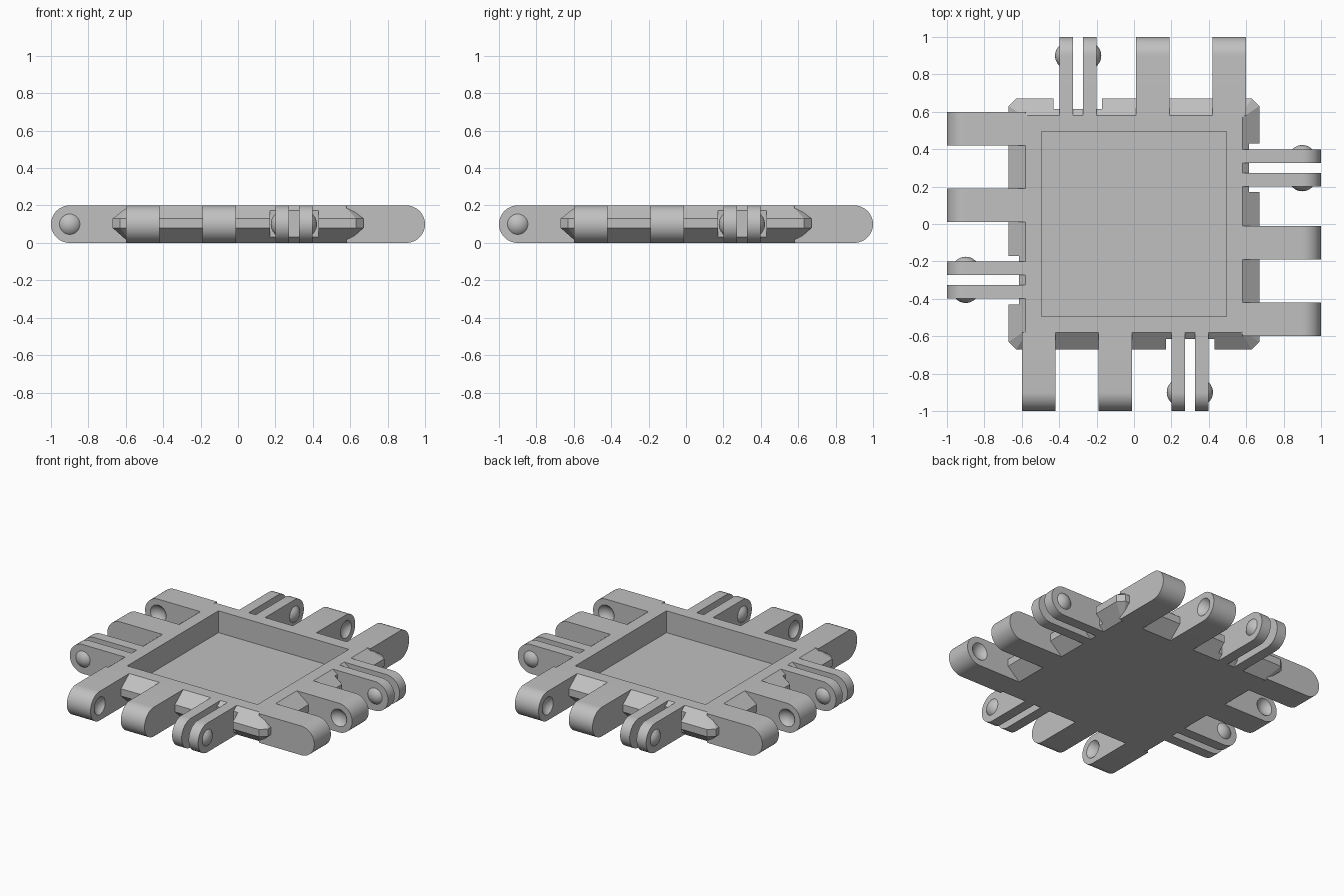
import bpy
import bmesh
from math import pi, sin, cos
from mathutils import Matrix, Vector

cube = bpy.data.objects.get("Cube")
if cube:
    bpy.data.objects.remove(cube, do_unlink=True)

H = 0.2          # overall thickness
TOP = 0.58       # half width of the flat top
RIM = 0.67       # half width at the wedge rim
PIVOT = Vector((0, -0.9, H / 2))
BALL = 0.073

grey = bpy.data.materials.new("light_grey")
grey.use_nodes = True
grey.diffuse_color = (0.53, 0.53, 0.53, 1)
grey.node_tree.nodes["Principled BSDF"].inputs["Base Color"].default_value = (0.53, 0.53, 0.53, 1)


def finish(name, bm):
    bmesh.ops.recalc_face_normals(bm, faces=bm.faces[:])
    mesh = bpy.data.meshes.new(name)
    bm.to_mesh(mesh)
    bm.free()
    mesh.materials.append(grey)
    ob = bpy.data.objects.new(name, mesh)
    bpy.context.collection.objects.link(ob)
    return ob


def activate(ob):
    bpy.ops.object.select_all(action='DESELECT')
    ob.select_set(True)
    bpy.context.view_layer.objects.active = ob


def smooth(ob):
    activate(ob)
    bpy.ops.object.shade_smooth_by_angle(angle=pi / 6)


def cut(ob, cutter):
    mod = ob.modifiers.new("cut", 'BOOLEAN')
    mod.operation = 'DIFFERENCE'
    mod.solver = 'EXACT'
    mod.object = cutter
    activate(ob)
    bpy.ops.object.modifier_apply(modifier=mod.name)
    bpy.data.objects.remove(cutter, do_unlink=True)


def box(name, lo, hi):
    bm = bmesh.new()
    lo, hi = Vector(lo), Vector(hi)
    bmesh.ops.create_cube(bm, size=1, matrix=Matrix.Translation((lo + hi) / 2)
                          @ Matrix.Diagonal((hi - lo).to_4d()))
    return finish(name, bm)


def sphere_bm(x, radius):
    bm = bmesh.new()
    place = Matrix.Translation(PIVOT + Vector((x, 0, 0))) @ Matrix.Rotation(pi / 2, 4, 'Y')
    bmesh.ops.create_uvsphere(bm, u_segments=32, v_segments=24, radius=radius, matrix=place)
    return bm


def arm(name, x0, x1):
    """Flat bar pointing to the front with a fully rounded tip."""
    bm = bmesh.new()
    r = H / 2
    profile = [(-TOP, H)]
    profile += [(PIVOT.y - r * sin(a), r + r * cos(a)) for a in (pi * i / 24 for i in range(25))]
    profile += [(-TOP, 0)]
    face = bm.faces.new([bm.verts.new((x0, y, z)) for y, z in profile])
    ext = bmesh.ops.extrude_face_region(bm, geom=[face])
    moved = [v for v in ext["geom"] if isinstance(v, bmesh.types.BMVert)]
    bmesh.ops.translate(bm, verts=moved, vec=(x1 - x0, 0, 0))
    return finish(name, bm)


def bump(name, x, side):
    """Spherical cap standing out from a pin arm's outer face."""
    bm = sphere_bm(x - side * 0.048, BALL)
    bmesh.ops.bisect_plane(bm, geom=bm.verts[:] + bm.edges[:] + bm.faces[:],
                           plane_co=(x - side * 0.001, 0, 0), plane_no=(side, 0, 0),
                           clear_inner=True)
    bmesh.ops.holes_fill(bm, edges=[e for e in bm.edges if e.is_boundary])
    return finish(name, bm)


# Tray body: bevelled slab with clipped rim corners
bm = bmesh.new()
rings = []
for z, half, clip in ((0, TOP, 0.01), (0.08, RIM, 0.04), (0.13, RIM, 0.04), (H, TOP, 0.01)):
    ring = []
    for k in range(4):
        turn = Matrix.Rotation(k * pi / 2, 3, 'Z')
        for p in ((half - clip, -half, z), (half, -half + clip, z)):
            ring.append(bm.verts.new(turn @ Vector(p)))
    rings.append(ring)
for a, b in zip(rings, rings[1:]):
    for i in range(8):
        j = (i + 1) % 8
        bm.faces.new((a[i], a[j], b[j], b[i]))
bm.faces.new(rings[0])
bm.faces.new(rings[-1])
body = finish("tray_body", bm)

# Square pocket, and clearance notches behind the pin arms
cut(body, box("pocket_cutter", (-0.495, -0.495, 0.05), (0.495, 0.495, 0.3)))
for k in range(4):
    notch = box("notch_cutter", (0.172, -0.8, -0.1), (0.43, -0.615, 0.3))
    notch.data.transform(Matrix.Rotation(k * pi / 2, 4, 'Z'))
    cut(body, notch)

# Hinge parts of the front edge
parts = []
for name, x0, x1, side in (("outer_knuckle", -0.6, -0.42, 1), ("inner_knuckle", -0.19, -0.01, -1)):
    knuckle = arm(name, x0, x1)
    face_x = x1 if side > 0 else x0
    cut(knuckle, finish("socket_cutter", sphere_bm(face_x + side * 0.042, BALL)))
    parts.append(knuckle)
for name, x0, x1, side in (("inner_pin", 0.2, 0.272, -1), ("outer_pin", 0.325, 0.397, 1)):
    parts.append(arm(name + "_arm", x0, x1))
    parts.append(bump(name + "_bump", x1 if side > 0 else x0, side))
for ob in parts:
    smooth(ob)

# Repeat the hinge around the other three edges
for k, edge in enumerate(("left", "back", "right"), 1):
    for ob in parts:
        twin = ob.copy()
        twin.name = edge + "_" + ob.name
        twin.rotation_euler.z = k * pi / 2
        bpy.context.collection.objects.link(twin)
for ob in parts:
    ob.name = "front_" + ob.name
